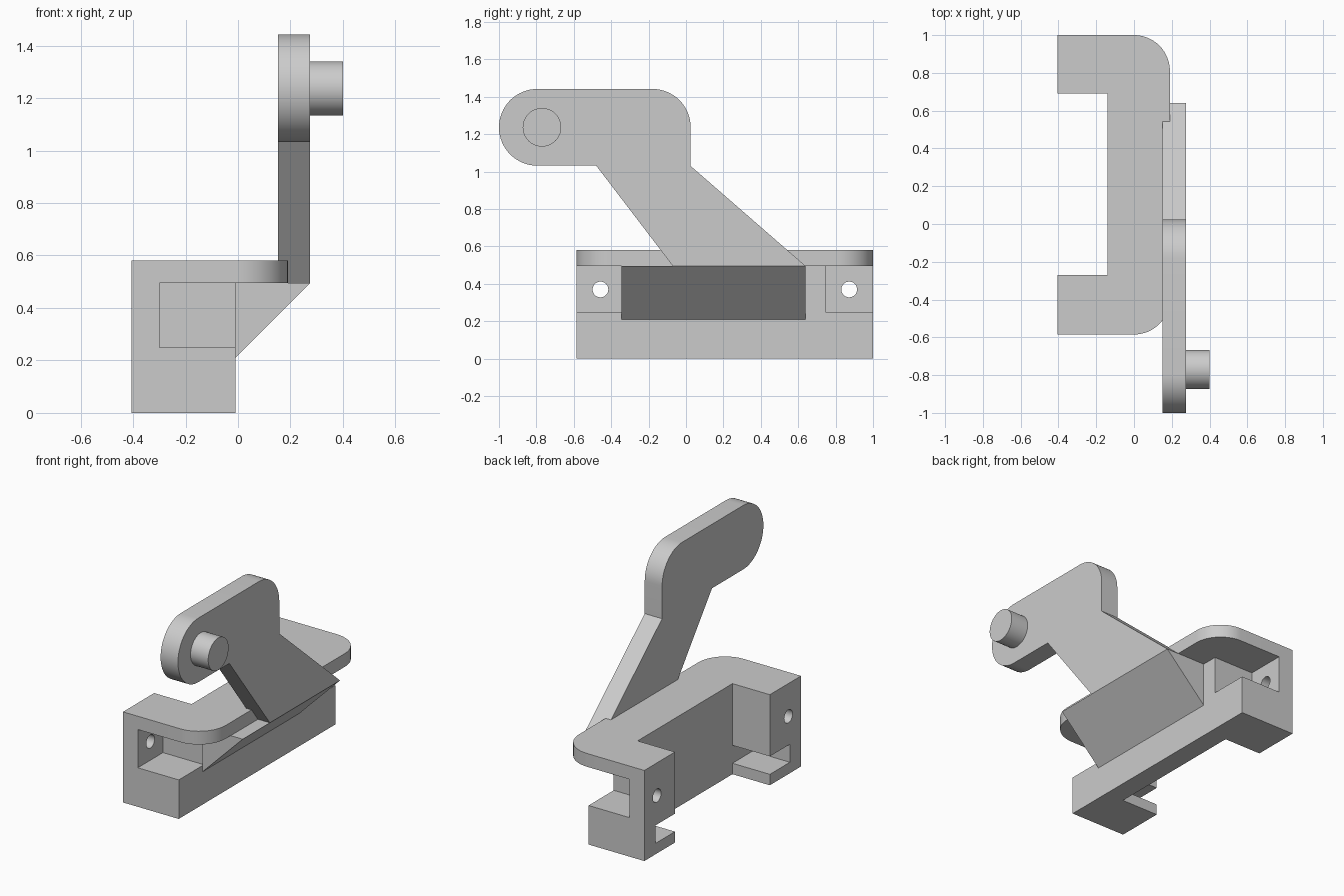
import bpy, bmesh, math
from mathutils import Vector

cube = bpy.data.objects.get("Cube")
if cube:
    bpy.data.objects.remove(cube, do_unlink=True)

grey = bpy.data.materials.new("plain grey")
grey.use_nodes = True
GREY = (0.6, 0.6, 0.6, 1)
grey.diffuse_color = GREY
grey.node_tree.nodes["Principled BSDF"].inputs["Base Color"].default_value = GREY


def prism(name, outline, axis, low, high):
    """Extrude a 2D outline along x (outline is y,z), y (x,z) or z (x,y)."""
    place = {"x": lambda a, b: (low, a, b),
             "y": lambda a, b: (a, low, b),
             "z": lambda a, b: (a, b, low)}[axis]
    step = Vector([(high - low) * (axis == k) for k in "xyz"])
    bm = bmesh.new()
    face = bm.faces.new([bm.verts.new(place(a, b)) for a, b in outline])
    top = bmesh.ops.extrude_face_region(bm, geom=[face])["geom"]
    bmesh.ops.translate(bm, vec=step, verts=[v for v in top if isinstance(v, bmesh.types.BMVert)])
    bmesh.ops.recalc_face_normals(bm, faces=bm.faces)
    mesh = bpy.data.meshes.new(name)
    bm.to_mesh(mesh)
    bm.free()
    mesh.materials.append(grey)
    obj = bpy.data.objects.new(name, mesh)
    bpy.context.collection.objects.link(obj)
    return obj


def rect(a0, a1, b0, b1):
    return [(a0, b0), (a1, b0), (a1, b1), (a0, b1)]


def arc(a, b, radius, start, end, steps=16):
    angles = [math.radians(start + (end - start) * i / steps) for i in range(steps + 1)]
    return [(a + radius * math.cos(t), b + radius * math.sin(t)) for t in angles]


def circle(a, b, radius):
    return arc(a, b, radius, 0, 360, 48)[:-1]


def combine(target, other, operation):
    mod = target.modifiers.new("combine", "BOOLEAN")
    mod.operation, mod.solver, mod.object = operation, "EXACT", other
    bpy.context.view_layer.objects.active = target
    bpy.ops.object.modifier_apply(modifier=mod.name)
    bpy.data.objects.remove(other, do_unlink=True)


LEFT, WALL, RIGHT, RIM = -0.405, -0.14, -0.01, 0.19
FRONT, BACK = -0.585, 1.0
MIDDLE = (FRONT + BACK) / 2
LEDGE, TOP = 0.495, 0.58

# C-shaped base block
notch = [(LEFT, 0.69), (WALL, 0.69), (WALL, -0.27), (LEFT, -0.27)]
block = [(LEFT, FRONT), (RIGHT, FRONT), (RIGHT, BACK), (LEFT, BACK)]
base = prism("base_bracket", block + notch, "z", 0, LEDGE + 0.03)

# Corner pockets, screw holes and inner slots, mirrored at both ends
for side in (-1, 1):
    def span(inner, outer):
        return sorted((MIDDLE + side * inner, MIDDLE + side * outer))
    combine(base, prism("pocket", rect(-0.3, 0.3, 0.25, 0.7), "y", *span(0.538, 0.9)), "DIFFERENCE")
    combine(base, prism("hole", circle(MIDDLE + side * 0.665, 0.37, 0.042), "x", -0.5, -0.2), "DIFFERENCE")
    combine(base, prism("slot", rect(-0.5, WALL, 0.07, 0.185), "y", *span(0.4, 0.68)), "DIFFERENCE")

# Overhanging top flange with rounded right corners
flange = ([(LEFT, FRONT)] + arc(0, FRONT + RIM, RIM, -90, 0)
          + arc(0, BACK - RIM, RIM, 0, 90) + [(LEFT, BACK)] + notch)
combine(base, prism("flange", flange, "z", LEDGE, TOP), "UNION")

# Sloped support under the arm
wedge = prism("arm_support", [(RIGHT, 0.21), (0.275, LEDGE), (RIGHT, LEDGE)], "y", -0.345, 0.64)

# Cranked arm with rounded head
HEAD_Z, HEAD_R = 1.237, 0.205
arm_outline = ([(-0.07, LEDGE), (0.64, LEDGE), (0.025, 1.03)]
               + arc(-0.18, HEAD_Z, HEAD_R, 0, 90)
               + arc(-0.795, HEAD_Z, HEAD_R, 90, 270, 32) + [(-0.48, HEAD_Z - HEAD_R)])
arm = prism("arm", arm_outline, "x", 0.152, 0.275)

# Round pin on the arm head
pin = prism("pin", circle(-0.77, HEAD_Z, 0.103), "x", 0.275, 0.4)

# Smooth the round surfaces, keep the corners sharp
bpy.ops.object.select_all(action="DESELECT")
for part in (base, wedge, arm, pin):
    part.select_set(True)
bpy.context.view_layer.objects.active = base
bpy.ops.object.shade_smooth_by_angle(angle=math.radians(30))
